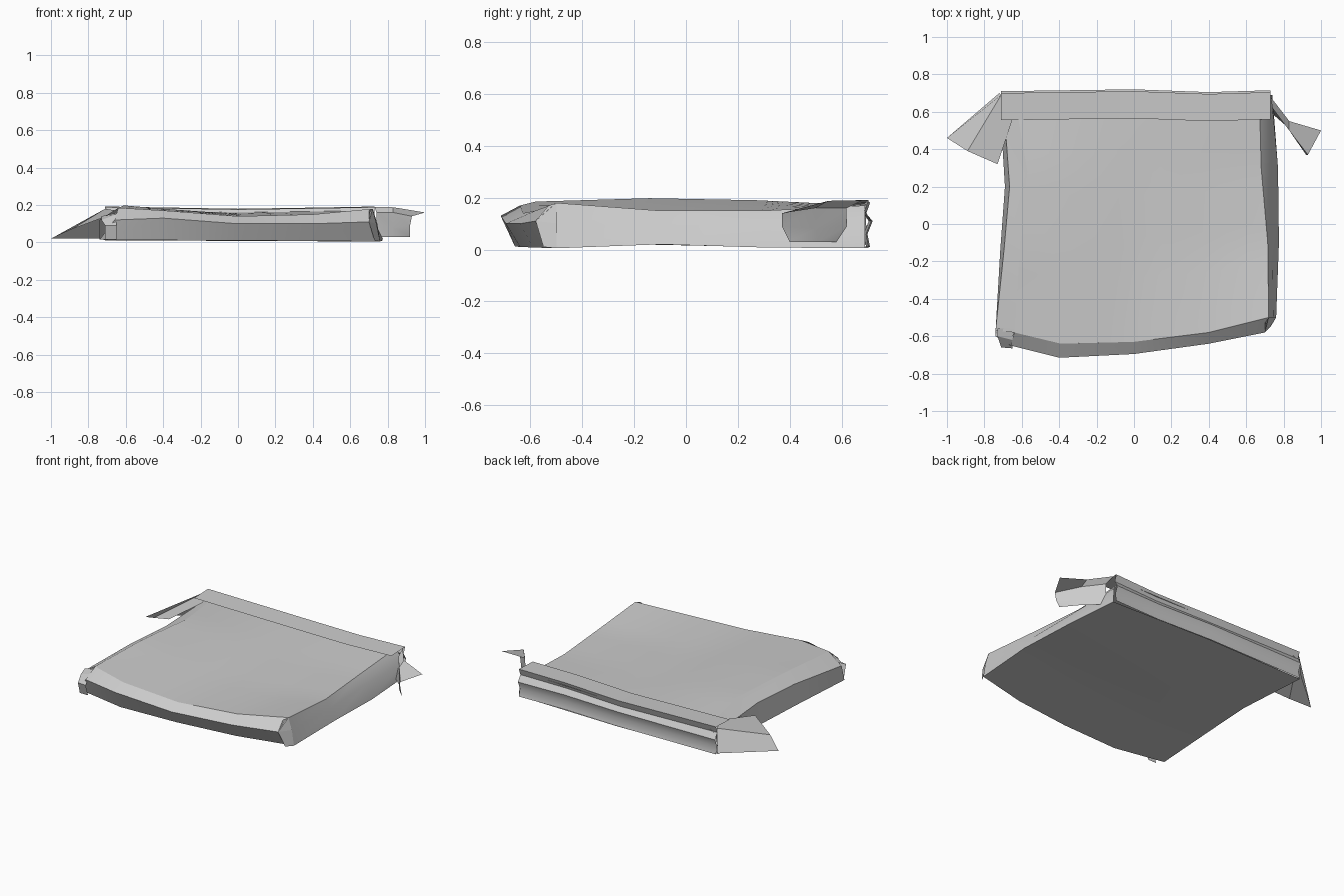
import bpy
import bmesh
from mathutils import Vector

cube = bpy.data.objects.get("Cube")
if cube:
    bpy.data.objects.remove(cube)

card = bpy.data.materials.new("grey_card")
card.use_nodes = True
grey = (0.6, 0.6, 0.6, 1)
card.diffuse_color = grey
card.node_tree.nodes["Principled BSDF"].inputs["Base Color"].default_value = grey


def sheet(name, rows, upward=None, smooth=True):
    """Skin a sheet through rows of points; upward turns its normals up or down."""
    bm = bmesh.new()
    grid = [[bm.verts.new(p) for p in row] for row in rows]
    for low, high in zip(grid, grid[1:]):
        for i in range(len(low) - 1):
            bm.faces.new((low[i], low[i + 1], high[i + 1], high[i]))
    bm.normal_update()
    if upward is not None and (sum(f.normal.z for f in bm.faces) > 0) != upward:
        bmesh.ops.reverse_faces(bm, faces=bm.faces[:])
    mesh = bpy.data.meshes.new(name)
    bm.to_mesh(mesh)
    bm.free()
    mesh.materials.append(card)
    obj = bpy.data.objects.new(name, mesh)
    bpy.context.collection.objects.link(obj)
    if smooth:
        bpy.context.view_layer.objects.active = obj
        obj.select_set(True)
        bpy.ops.object.shade_smooth_by_angle(angle=0.6)
        obj.select_set(False)
    return obj


def along(points, t):
    """Point at fraction t of a polyline."""
    s = t * (len(points) - 1)
    i = min(int(s), len(points) - 2)
    return Vector(points[i]).lerp(Vector(points[i + 1]), s - i)


def panel(name, front, back, left, right, upward, steps=12):
    """Fill four bent edges with a blended patch."""
    rows = []
    for j in range(steps + 1):
        v = j / steps
        row = []
        for i in range(steps + 1):
            u = i / steps
            sides = along(left, v).lerp(along(right, v), u)
            ends = along(front, u).lerp(along(back, u), v)
            low = along(front, 0).lerp(along(front, 1), u)
            high = along(back, 0).lerp(along(back, 1), u)
            row.append(sides + ends - low.lerp(high, v))
        rows.append(row)
    return sheet(name, rows, upward)


# Upper rim of the flattened box
rim_front = [(-.64, -.58, .185), (-.39, -.64, .17), (0, -.63, .14), (.4, -.58, .15), (.72, -.5, .18)]
rim_back = [(-.64, .69, .17), (0, .7, .16), (.67, .69, .17)]
rim_left = [rim_front[0], (-.61, -.14, .198), (-.57, .28, .19), rim_back[0]]
rim_right = [rim_front[-1], (.715, -.1, .15), (.68, .3, .15), rim_back[-1]]

# Lower rim
base_front = [(-.74, -.6, .015), (-.4, -.66, .012), (0, -.64, .01), (.4, -.59, .008), (.76, -.5, .005)]
base_back = [(-.72, .69, .012), (0, .71, .008), (.74, .69, .005)]
base_left = [base_front[0], (-.715, -.14, .02), (-.69, .2, .015), base_back[0]]
base_right = [base_front[-1], (.775, -.1, .02), (.77, .3, .008), base_back[-1]]

panel("top_panel", rim_front, rim_back, rim_left, rim_right, True)
panel("bottom_panel", base_front, base_back, base_left, base_right, False)

# Bulging front wall
front_bulge = [(-.66, -.65, .12), (-.4, -.715, .13), (0, -.695, .1), (.4, -.64, .1), (.7, -.58, .11)]
sheet("front_wall", [base_front, front_bulge, rim_front])

# Side walls with a crease below the rim
left_crease = [(-.74, -.57, .12), (-.695, -.14, .15), (-.665, .2, .15), (-.7, .69, .14)]
sheet("left_lean_wall", [rim_left, left_crease, base_left])
right_crease = [(.745, -.5, .1), (.74, -.1, .09), (.73, .3, .1), (.735, .69, .1)]
sheet("right_lean_wall", [base_right, right_crease, rim_right])

# Creased back wall whose upper edge folds over the top
back_profile = [(.555, .186), (.7, .192), (.685, .15), (.71, .11), (.69, .06), (.7, .01)]
back_rows = []
for y, z in back_profile:
    sag = -.012 if z > .14 else 0
    back_rows.append([(-.71, y, z), (-.35, y + .005, z + sag / 2), (0, y + .01, z + sag),
                      (.4, y - .005, z + sag / 2), (.73, y + .005, z)])
sheet("back_wall_and_lip", back_rows)

# Open fold at each front corner
sheet("front_fold_end", [[base_front[-1], (.73, -.55, .01)],
                         [(.74, -.49, .1), front_bulge[-1]],
                         [rim_front[-1], (.7, -.53, .17)]], smooth=False)
sheet("front_tuck", [[(-.73, -.56, .14), (-.64, -.56, .16)],
                     [(-.73, -.6, .12), (-.65, -.62, .15)],
                     [(-.71, -.66, .09), (-.65, -.665, .09)],
                     [(-.71, -.64, .015), (-.65, -.64, .015)]], smooth=False)

# Loose flaps at the back corners
sheet("wide_corner_flap", [[(-.65, .56, .17), (-.71, .69, .18), (-.72, .7, .02)],
                           [(-.73, .32, .13), (-.89, .39, .07), (-1, .46, .02)]])
sheet("curled_corner_flap", [[(.73, .68, .19), (.83, .55, .188), (1, .5, .16)],
                             [(.74, .62, .16), (.83, .5, .16), (.93, .37, .14)],
                             [(.74, .62, .09), (.83, .5, .08), (.92, .37, .09)],
                             [(.75, .58, .03), (.83, .51, .03), (.92, .4, .03)]])
